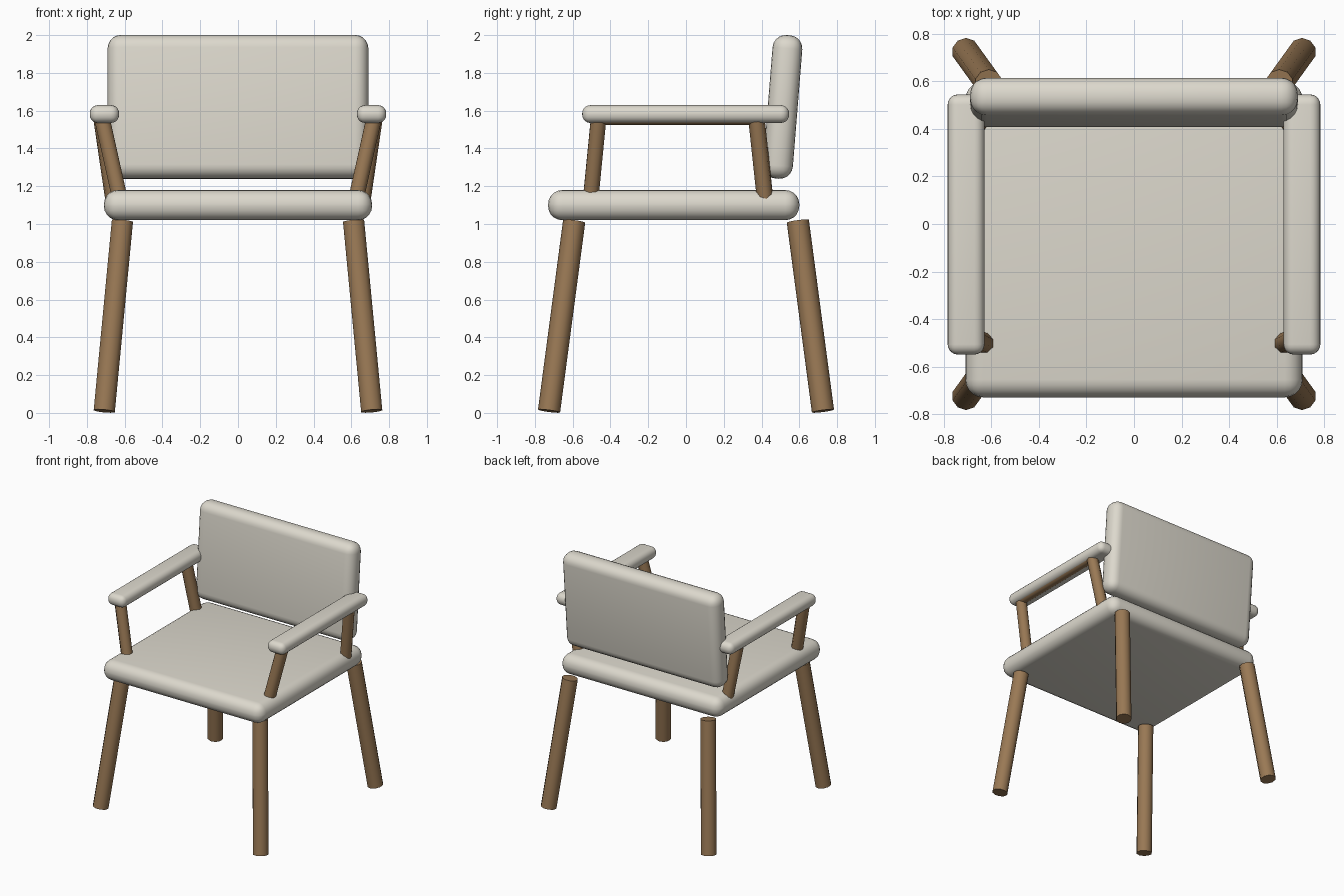
import bpy
from math import radians
from mathutils import Vector

if "Cube" in bpy.data.objects:
    bpy.data.objects.remove(bpy.data.objects["Cube"])


def material(name, color):
    m = bpy.data.materials.new(name)
    m.diffuse_color = color
    m.use_nodes = True
    m.node_tree.nodes["Principled BSDF"].inputs["Base Color"].default_value = m.diffuse_color
    return m


cream = material("upholstery", (0.72, 0.69, 0.61, 1))
wood = material("wood", (0.32, 0.19, 0.09, 1))


def finish(obj, name, mat, angle):
    obj.name = name
    obj.data.materials.append(mat)
    bpy.ops.object.shade_smooth_by_angle(angle=radians(angle))


def cushion(name, center, size, radius, tilt=0):
    bpy.ops.mesh.primitive_cube_add(size=1, location=center)
    obj = bpy.context.object
    obj.scale = size
    bpy.ops.object.transform_apply(location=False, rotation=False, scale=True)
    obj.rotation_euler.x = radians(tilt)
    bev = obj.modifiers.new("round_edges", 'BEVEL')
    bev.width = radius
    bev.segments = 5
    bpy.ops.object.modifier_apply(modifier=bev.name)
    finish(obj, name, cream, 35)


def rod(name, a, b, radius, sides):
    a, b = Vector(a), Vector(b)
    d = b - a
    bpy.ops.mesh.primitive_cylinder_add(vertices=sides, radius=radius,
                                        depth=d.length, location=(a + b) / 2)
    obj = bpy.context.object
    obj.rotation_euler = d.to_track_quat('Z', 'Y').to_euler()
    finish(obj, name, wood, 50)


# Seat and tilted backrest
cushion("seat", (0, -0.065, 1.10), (1.42, 1.33, 0.16), 0.075)
cushion("backrest", (0, 0.512, 1.62), (1.38, 0.158, 0.762), 0.07, tilt=-4.6)

for s, side in ((-1, "left"), (1, "right")):
    # Padded armrest
    cushion(side + "_armrest", (s * 0.707, -0.002, 1.582),
            (0.155, 1.095, 0.094), 0.043)

    # Wooden arm frame: two posts and the rail under the pad
    front_top = (s * 0.722, -0.462, 1.568)
    rear_top = (s * 0.724, 0.372, 1.568)
    rod(side + "_front_arm_post", (s * 0.622, -0.506, 1.12), front_top, 0.044, 8)
    rod(side + "_rear_arm_post", (s * 0.655, 0.422, 1.10), rear_top, 0.044, 8)
    rod(side + "_arm_rail", front_top, rear_top, 0.044, 8)

    # Splayed legs
    for t, end in ((-1, "front"), (1, "rear")):
        rod(f"{side}_{end}_leg", (s * 0.708, t * 0.725, 0.01),
            (s * 0.612, t * 0.592, 1.015), 0.059, 10)
